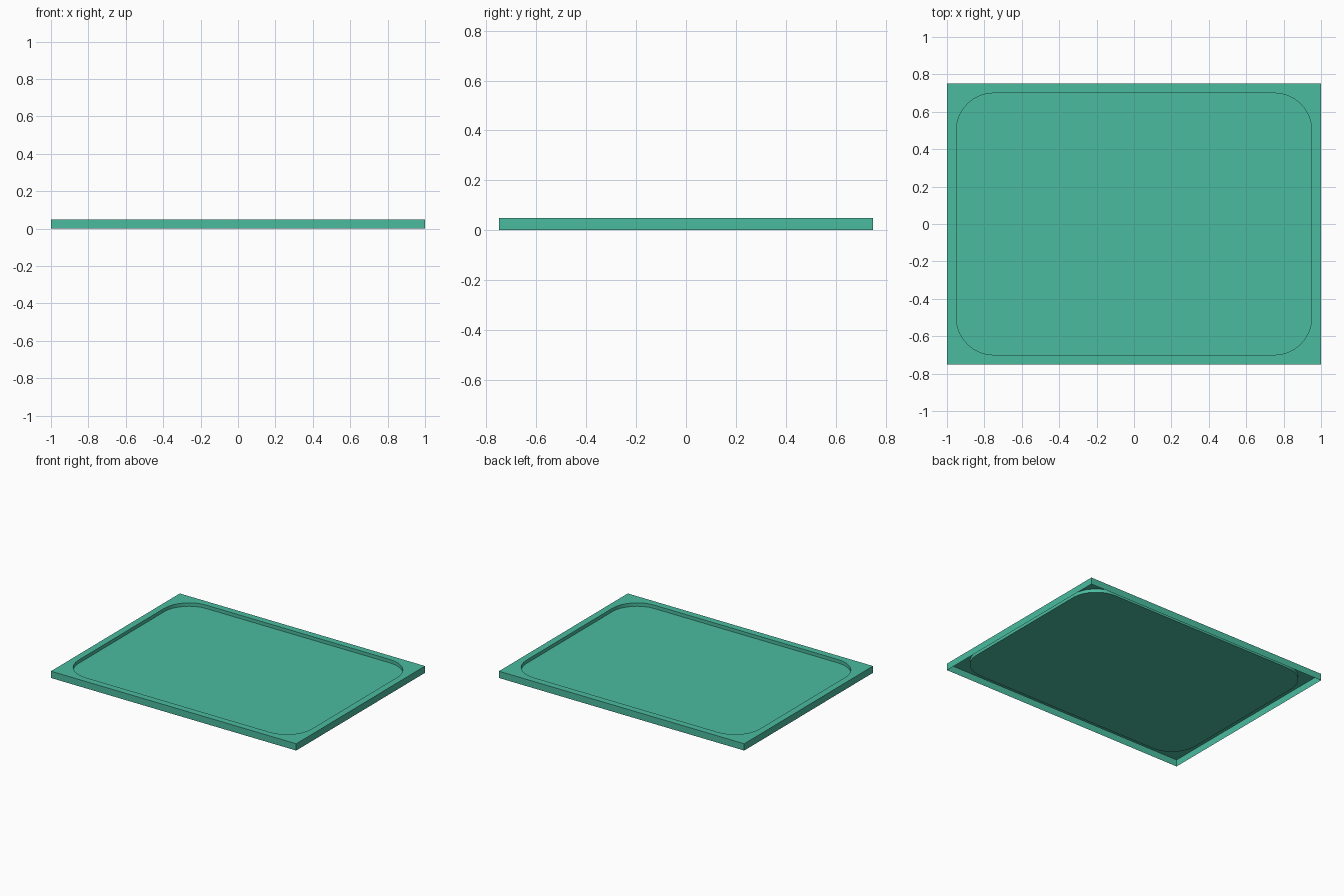
import bpy, bmesh
from math import sin, cos, pi

if "Cube" in bpy.data.objects:
    bpy.data.objects.remove(bpy.data.objects["Cube"])

W, D, H = 1.0, 0.75, 0.05      # half width, half depth, height
RIM, RADIUS, DEPTH = 0.05, 0.2, 0.025
SEG = 8                        # segments per rounded corner

bm = bmesh.new()


def ring(points, z):
    return [bm.verts.new((x, y, z)) for x, y in points]


def wall(a, b):
    n = len(a)
    for i in range(n):
        j = (i + 1) % n
        bm.faces.new((a[i], a[j], b[j], b[i]))


signs = [(1, 1), (-1, 1), (-1, -1), (1, -1)]
outer = [(sx * W, sy * D) for sx, sy in signs]
inner = []
for k, (sx, sy) in enumerate(signs):
    cx, cy = sx * (W - RIM - RADIUS), sy * (D - RIM - RADIUS)
    for i in range(SEG + 1):
        a = (k + i / SEG) * pi / 2
        inner.append((cx + RADIUS * cos(a), cy + RADIUS * sin(a)))

# Outer skirt, open underneath
bottom, top = ring(outer, 0), ring(outer, H)
wall(bottom, top)

# Recess wall and floor
lip, base = ring(inner, H), ring(inner, H - DEPTH)
wall(lip, base)
bm.faces.new(base)

# Flat rim: a fan at each corner and a strip along each side
n = SEG + 1
for k in range(4):
    for i in range(SEG):
        bm.faces.new((top[k], lip[k * n + i + 1], lip[k * n + i]))
    m = (k + 1) % 4
    bm.faces.new((top[k], top[m], lip[m * n], lip[k * n + SEG]))

bmesh.ops.recalc_face_normals(bm, faces=bm.faces)
if next(f for f in bm.faces if len(f.verts) == 4 * n).normal.z < 0:
    bmesh.ops.reverse_faces(bm, faces=bm.faces)

mesh = bpy.data.meshes.new("tray")
bm.to_mesh(mesh)
bm.free()
tray = bpy.data.objects.new("tray", mesh)
bpy.context.collection.objects.link(tray)

# Green finish
mat = bpy.data.materials.new("green")
mat.diffuse_color = (0.07, 0.50, 0.35, 1)
mat.use_nodes = True
mat.node_tree.nodes["Principled BSDF"].inputs["Base Color"].default_value = mat.diffuse_color
mesh.materials.append(mat)

# Smooth the rounded corners, keep the edges sharp
bpy.context.view_layer.objects.active = tray
tray.select_set(True)
bpy.ops.object.shade_smooth_by_angle(angle=pi / 6)
